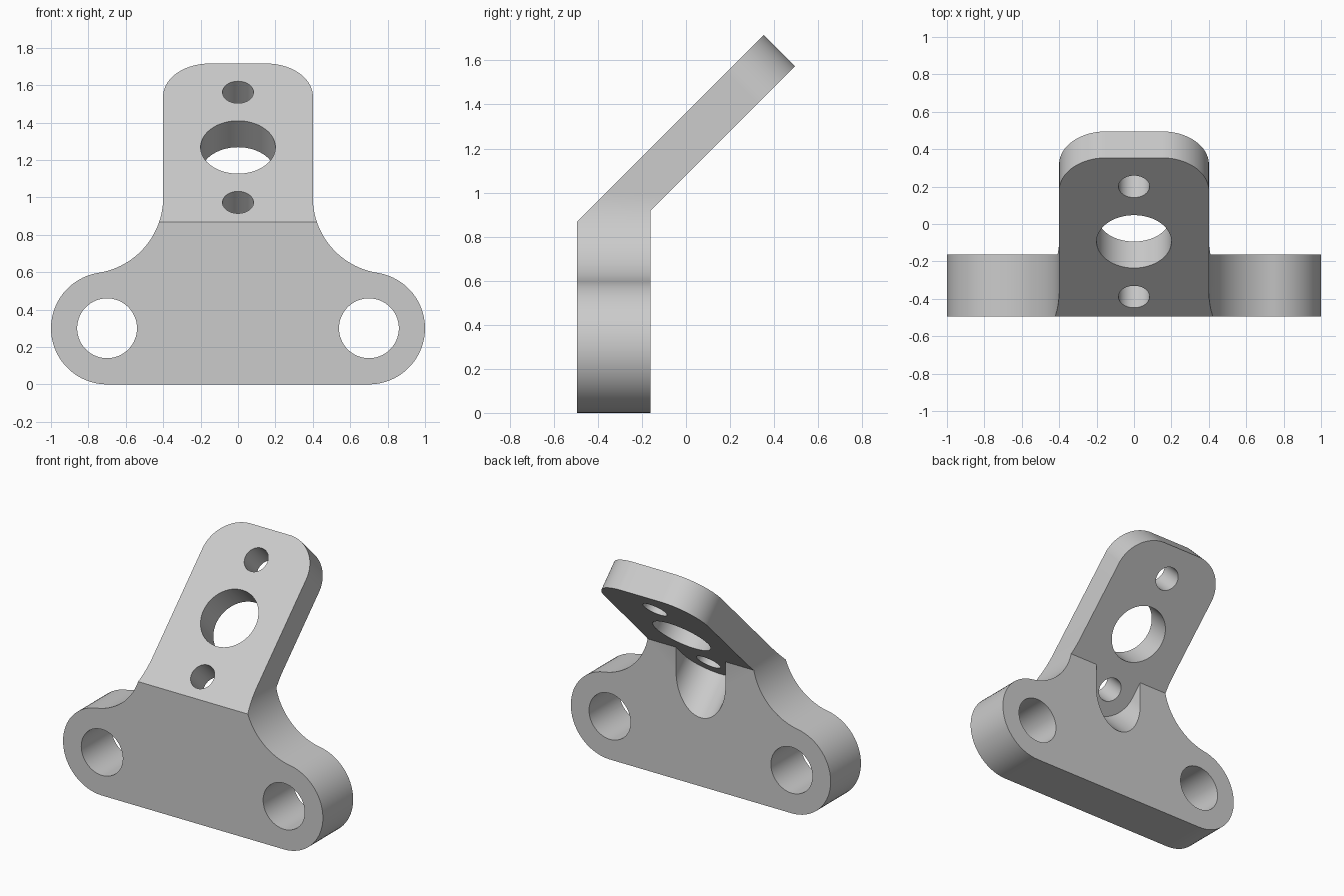
import bpy, bmesh
from math import sin, cos, pi, atan2, sqrt
from mathutils import Matrix, Vector

cube = bpy.data.objects.get("Cube")
if cube:
    bpy.data.objects.remove(cube, do_unlink=True)

S = sqrt(0.5)
FRONT_Y, FOLD_Z = -0.495, 0.867     # front face and fold line
PLATE_T, ARM_T, ARM_LEN = 0.333, 0.2, 1.2
ARM_W, CORNER_R = 0.4, 0.25
EAR_X, EAR_Z, EAR_R, EAR_HOLE = 0.7, 0.3, 0.3, 0.16


def frame(a, b, c, origin=(0, 0, 0)):
    """Matrix that maps profile axes a, b and depth axis c into the scene."""
    m = Matrix((a, b, c)).transposed().to_4x4()
    m.translation = Vector(origin)
    return m


FRONT = frame((1, 0, 0), (0, 0, 1), (0, 1, 0))
SIDE = frame((0, 1, 0), (0, 0, 1), (1, 0, 0))
ARM = frame((1, 0, 0), (0, S, S), (0, S, -S), (0, FRONT_Y, FOLD_Z))


def arc(cx, cy, r, start, end, n=32):
    steps = [start + (end - start) * i / n for i in range(n + 1)]
    return [(cx + r * cos(t), cy + r * sin(t)) for t in steps]


def circle(cx, cy, r):
    return arc(cx, cy, r, 0, 2 * pi, 64)[:-1]


def mirrored(half):
    return half + [(-a, b) for a, b in reversed(half)]


def prism(name, points, matrix, lo, hi):
    """Extrude a closed profile between two depths of a frame."""
    bm = bmesh.new()
    rings = [[bm.verts.new(matrix @ Vector((a, b, c))) for a, b in points]
             for c in (lo, hi)]
    for ring in rings:
        bm.faces.new(ring)
    n = len(points)
    for i in range(n):
        j = (i + 1) % n
        bm.faces.new((rings[0][i], rings[0][j], rings[1][j], rings[1][i]))
    bmesh.ops.recalc_face_normals(bm, faces=bm.faces)
    if bm.calc_volume(signed=True) < 0:
        bmesh.ops.reverse_faces(bm, faces=bm.faces)
    mesh = bpy.data.meshes.new(name)
    bm.to_mesh(mesh)
    bm.free()
    obj = bpy.data.objects.new(name, mesh)
    bpy.context.collection.objects.link(obj)
    return obj


def combine(target, tool, operation):
    mod = target.modifiers.new(tool.name, 'BOOLEAN')
    mod.object, mod.operation, mod.solver = tool, operation, 'EXACT'
    bpy.context.view_layer.objects.active = target
    bpy.ops.object.modifier_apply(modifier=mod.name)
    bpy.data.objects.remove(tool, do_unlink=True)


# Bent side profile: upright plate with an overlong arm leaning back 45 degrees
def arm_point(u, depth):
    p = ARM @ Vector((0, u, depth))
    return p.y, p.z


back_y = FRONT_Y + PLATE_T
back_fold_z = back_y + FOLD_Z - FRONT_Y - ARM_T / S
profile = [(FRONT_Y, -0.2), (FRONT_Y, FOLD_Z), arm_point(ARM_LEN + 0.2, 0),
           arm_point(ARM_LEN + 0.2, ARM_T), (back_y, back_fold_z), (back_y, -0.2)]
bracket = prism("bent_bracket", profile, SIDE, -1.1, 1.1)

# Front outline: rounded ears flowing through fillets into the arm
fillet_z = 1.0
rise = fillet_z - EAR_Z
fillet_r = (rise ** 2 + (EAR_X - ARM_W) ** 2 - EAR_R ** 2) / (2 * (EAR_R + EAR_X - ARM_W))
turn = atan2(rise, ARM_W + fillet_r - EAR_X)
half = arc(EAR_X, EAR_Z, EAR_R, -pi / 2, turn)
half += arc(ARM_W + fillet_r, fillet_z, fillet_r, turn + pi, pi)[1:]
half.append((ARM_W, 2.2))
combine(bracket, prism("outline", mirrored(half), FRONT, -1, 1.5), 'INTERSECT')

# Arm end with rounded corners, trimmed square to the arm
slack = 0.0005
tip = [(1.3, -2), (1.3, 0.6), (ARM_W + slack, 0.6)]
tip += arc(ARM_W - CORNER_R + slack, ARM_LEN - CORNER_R, CORNER_R, 0, pi / 2)
combine(bracket, prism("arm_tip", mirrored(tip), ARM, -2, 2), 'INTERSECT')

# Ear holes on both sides
for side in (-1, 1):
    hole = circle(side * EAR_X, EAR_Z, EAR_HOLE)
    combine(bracket, prism("ear_hole", hole, FRONT, -1, 1), 'DIFFERENCE')

# Clearance slot behind the lowest arm hole
slot_u, slot_r = 0.15, 0.19
slot = arc(0, slot_u, slot_r, pi, 2 * pi) + [(slot_r, 0.5), (-slot_r, 0.5)]
combine(bracket, prism("slot", slot, ARM, ARM_T, 1), 'DIFFERENCE')

# Holes square to the arm
for u, r in ((slot_u, 0.083), (0.567, 0.2), (0.983, 0.083)):
    combine(bracket, prism("arm_hole", circle(0, u, r), ARM, -0.1, 0.3), 'DIFFERENCE')

# Clean up the cut mesh
bm = bmesh.new()
bm.from_mesh(bracket.data)
bmesh.ops.remove_doubles(bm, verts=bm.verts, dist=0.0001)
bmesh.ops.recalc_face_normals(bm, faces=bm.faces)
bm.to_mesh(bracket.data)
bm.free()

# Single grey finish
grey = bpy.data.materials.new("plain_grey")
grey.use_nodes = True
colour = (0.6, 0.6, 0.6, 1)
grey.diffuse_color = colour
grey.node_tree.nodes["Principled BSDF"].inputs["Base Color"].default_value = colour
bracket.data.materials.clear()
bracket.data.materials.append(grey)

bpy.ops.object.select_all(action='DESELECT')
bracket.select_set(True)
bpy.context.view_layer.objects.active = bracket
bpy.ops.object.shade_smooth_by_angle(angle=pi / 6)
